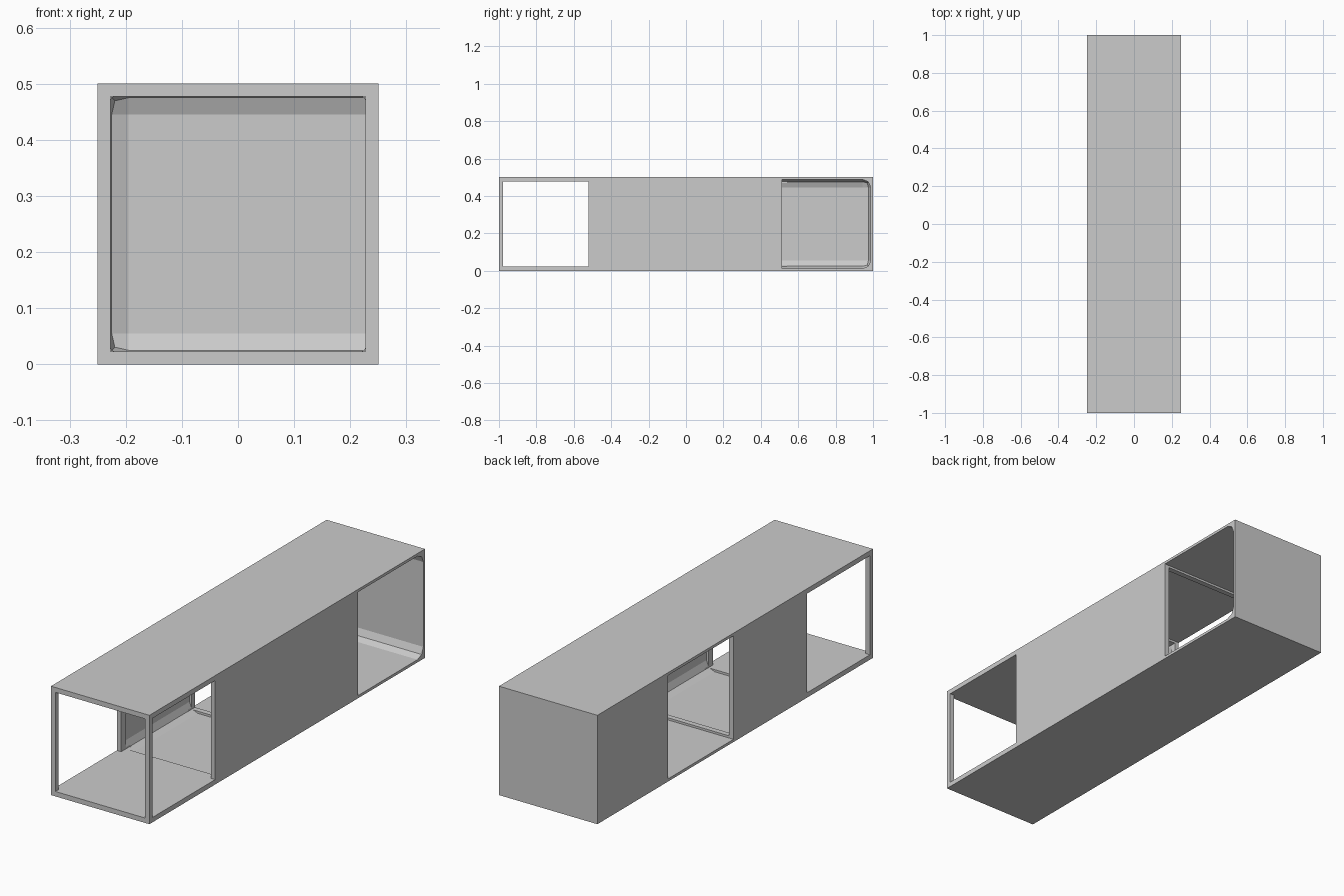
import bpy, bmesh
from mathutils import Vector

if "Cube" in bpy.data.objects:
    bpy.data.objects.remove(bpy.data.objects["Cube"])

DOOR = 0.2275   # half size of frame openings
ROOM = 0.2375   # half size of room interiors
ROUND = 0.0425  # corner radius between closed walls


def box(name, lo, hi, open_sides=None):
    """Box; with open_sides given, rounds edges not touching an open side."""
    lo, hi = Vector(lo), Vector(hi)
    bm = bmesh.new()
    bmesh.ops.create_cube(bm, size=1)
    for v in bm.verts:
        v.co = Vector([(lo[i] + hi[i]) / 2 + v.co[i] * (hi[i] - lo[i]) for i in range(3)])
    if open_sides is not None:
        bm.normal_update()
        opened = [f for f in bm.faces
                  if any(f.normal.dot(Vector(s)) > 0.9 for s in open_sides)]
        edges = [e for e in bm.edges if not any(f in opened for f in e.link_faces)]
        bmesh.ops.bevel(bm, geom=edges, offset=ROUND, segments=2, profile=0.5,
                        affect='EDGES', clamp_overlap=False)
    mesh = bpy.data.meshes.new(name)
    bm.to_mesh(mesh)
    bm.free()
    ob = bpy.data.objects.new(name, mesh)
    bpy.context.collection.objects.link(ob)
    return ob


def carve(target, cutter):
    mod = target.modifiers.new("carve", 'BOOLEAN')
    mod.operation = 'DIFFERENCE'
    mod.solver = 'EXACT'
    mod.object = cutter
    cutter.hide_render = True
    bpy.context.view_layer.objects.active = target
    bpy.ops.object.modifier_apply(modifier=mod.name)
    bpy.data.objects.remove(cutter)


LEFT, RIGHT, FRONT, BACK = (-1, 0, 0), (1, 0, 0), (0, -1, 0), (0, 1, 0)

# Outer corridor shell
shell = box("corridor_shell", (-0.25, -1, 0), (0.25, 1, 0.5))

# Rooms two to four, running out through the wall where a side is open
for y, sides in ((-0.25, (FRONT, BACK)),
                 (0.25, (FRONT, BACK, LEFT)),
                 (0.75, (FRONT, RIGHT))):
    x0 = -0.4 if LEFT in sides else -ROOM
    x1 = 0.4 if RIGHT in sides else ROOM
    carve(shell, box("room", (x0, y - ROOM, 0.25 - ROOM),
                     (x1, y + ROOM, 0.25 + ROOM), sides))

# Entrance room with open front, and the doorways between the rooms
for y0, y1 in ((-1.1, -0.46), (-0.04, 0.04), (0.46, 0.54)):
    carve(shell, box("doorway", (-DOOR, y0, 0.25 - DOOR), (DOOR, y1, 0.25 + DOOR)))

# Openings on both sides of the entrance room
carve(shell, box("side_opening", (-0.4, -0.75 - DOOR, 0.25 - DOOR),
                 (0.4, -0.75 + DOOR, 0.25 + DOOR)))
